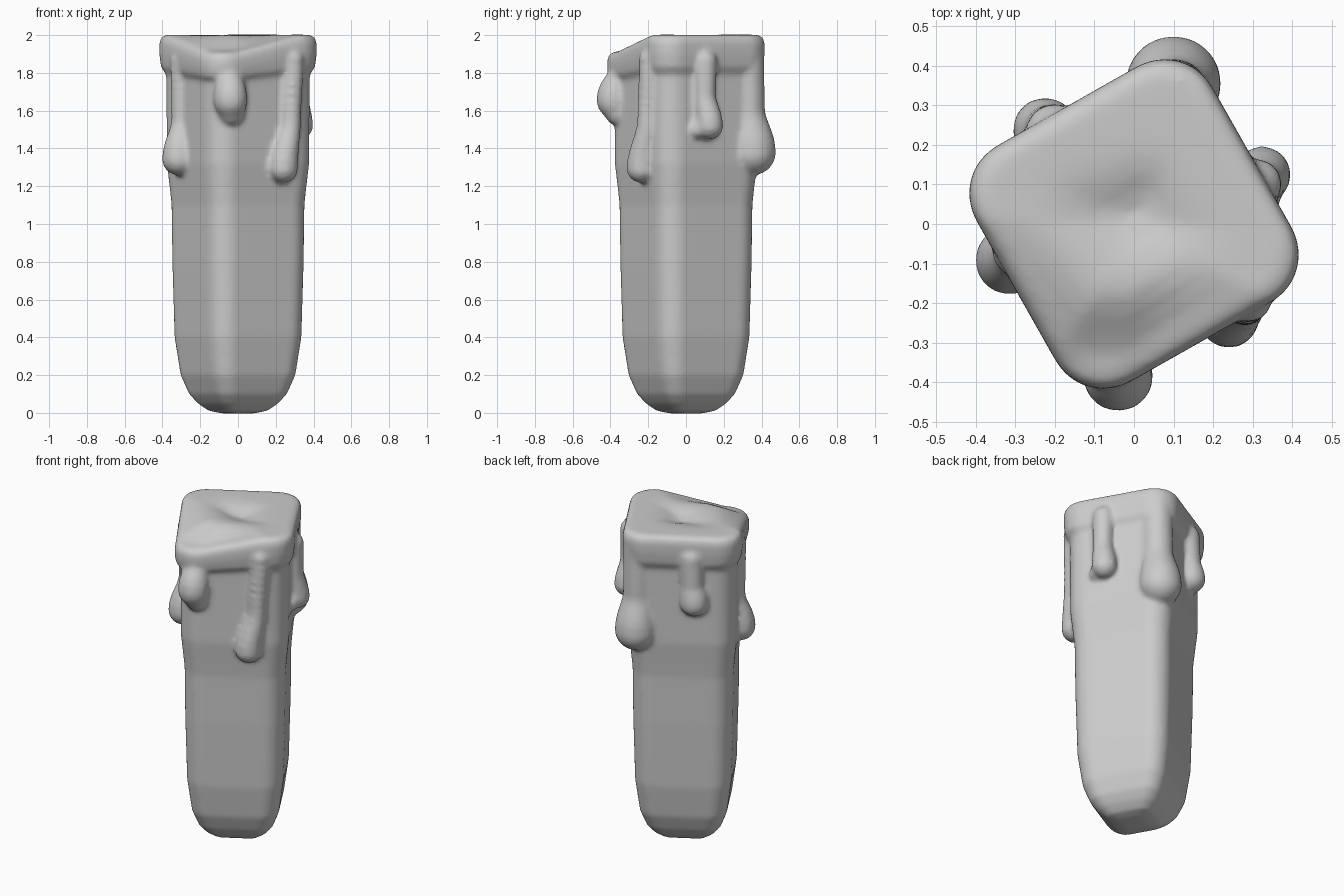
import bpy, bmesh, math
from mathutils import Vector, Matrix

if "Cube" in bpy.data.objects:
    bpy.data.objects.remove(bpy.data.objects["Cube"])

TURN = math.radians(29.5)


def ring(h, steps=8):
    """Rounded square of half side h, turned about z."""
    r, pts = 0.4 * h, []
    for k in range(4):
        c = Vector((h - r, h - r))
        c.rotate(Matrix.Rotation(k * math.pi / 2, 2))
        for i in range(steps + 1):
            a = k * math.pi / 2 + i / steps * math.pi / 2
            x, y = c.x + r * math.cos(a), c.y + r * math.sin(a)
            pts.append((x * math.cos(TURN) - y * math.sin(TURN),
                        x * math.sin(TURN) + y * math.cos(TURN)))
    return pts


def smoothstep(t):
    t = max(0, min(1, t))
    return t * t * (3 - 2 * t)


def sag(x, y, z):
    """Melted top: front corner slumps, shallow pool in the middle."""
    front = 0.09 * smoothstep((-0.15 - y) / 0.22) * smoothstep((0.45 - abs(x + 0.08)) / 0.3)
    pool = 0.045 * math.exp(-((x / 0.14) ** 2 + ((y - 0.03) / 0.09) ** 2))
    return (front + pool) * smoothstep((z - 1.65) / 0.33)


def loft(bm, profile):
    rows = []
    for z, h in profile:
        rows.append([bm.verts.new((x, y, z - sag(x, y, z))) for x, y in ring(h)])
    for a, b in zip(rows, rows[1:]):
        n = len(a)
        for i in range(n):
            bm.faces.new((a[i], a[(i + 1) % n], b[(i + 1) % n], b[i]))
    bm.faces.new(rows[0][::-1])
    bm.faces.new(rows[-1])


def drip(bm, points, steps=7):
    """Chain of overlapping balls along (x, y, z, radius) points."""
    for p, q in zip(points, points[1:]):
        for i in range(steps + 1):
            t = i / steps
            s = smoothstep(t)
            x, y, r = (p[k] + (q[k] - p[k]) * s for k in (0, 1, 3))
            z = p[2] + (q[2] - p[2]) * t
            bmesh.ops.create_icosphere(bm, subdivisions=3, radius=r,
                                       matrix=Matrix.Translation((x, y, z)))


bm = bmesh.new()

# body, wax coat, lip and top
loft(bm, [(-0.003, 0.07), (0.012, 0.13), (0.05, 0.175), (0.1, 0.213), (0.2, 0.25),
          (0.4, 0.276), (0.8, 0.286), (1.1, 0.289), (1.2, 0.298), (1.32, 0.31), (1.6, 0.311),
          (1.79, 0.312), (1.83, 0.335), (1.9, 0.343), (1.96, 0.343), (1.99, 0.333),
          (2.002, 0.31), (2.002, 0.27), (2.002, 0.23), (2.002, 0.19), (2.002, 0.15),
          (2.002, 0.11), (2.002, 0.07), (2.002, 0.03)])

# wax drips
drips = [
    [(0.10, 0.325, 1.87, 0.09), (0.10, 0.33, 1.6, 0.09), (0.10, 0.355, 1.38, 0.122)],
    [(-0.20, 0.23, 1.86, 0.075), (-0.21, 0.235, 1.7, 0.07), (-0.225, 0.238, 1.59, 0.083)],
    [(-0.30, -0.07, 1.86, 0.06), (-0.30, -0.07, 1.55, 0.055), (-0.315, -0.092, 1.345, 0.088)],
    [(-0.05, -0.335, 1.82, 0.07), (-0.04, -0.385, 1.66, 0.09), (-0.035, -0.36, 1.59, 0.07)],
    [(0.29, -0.19, 1.87, 0.06), (0.28, -0.205, 1.55, 0.055), (0.24, -0.237, 1.295, 0.078)],
    [(0.31, 0.10, 1.86, 0.065), (0.315, 0.10, 1.68, 0.06), (0.325, 0.125, 1.52, 0.073)],
    [(0.325, 0.10, 1.55, 0.05), (0.325, 0.06, 1.495, 0.045)],
]
for d in drips:
    drip(bm, d)

mesh = bpy.data.meshes.new("candle")
bm.to_mesh(mesh)
bm.free()
candle = bpy.data.objects.new("candle", mesh)
bpy.context.collection.objects.link(candle)

# fuse and soften the wax
fuse = candle.modifiers.new("fuse", 'REMESH')
fuse.mode = 'VOXEL'
fuse.voxel_size = 0.014
fuse.use_smooth_shade = True
soft = candle.modifiers.new("soften", 'SMOOTH')
soft.factor = 0.5
soft.iterations = 6
